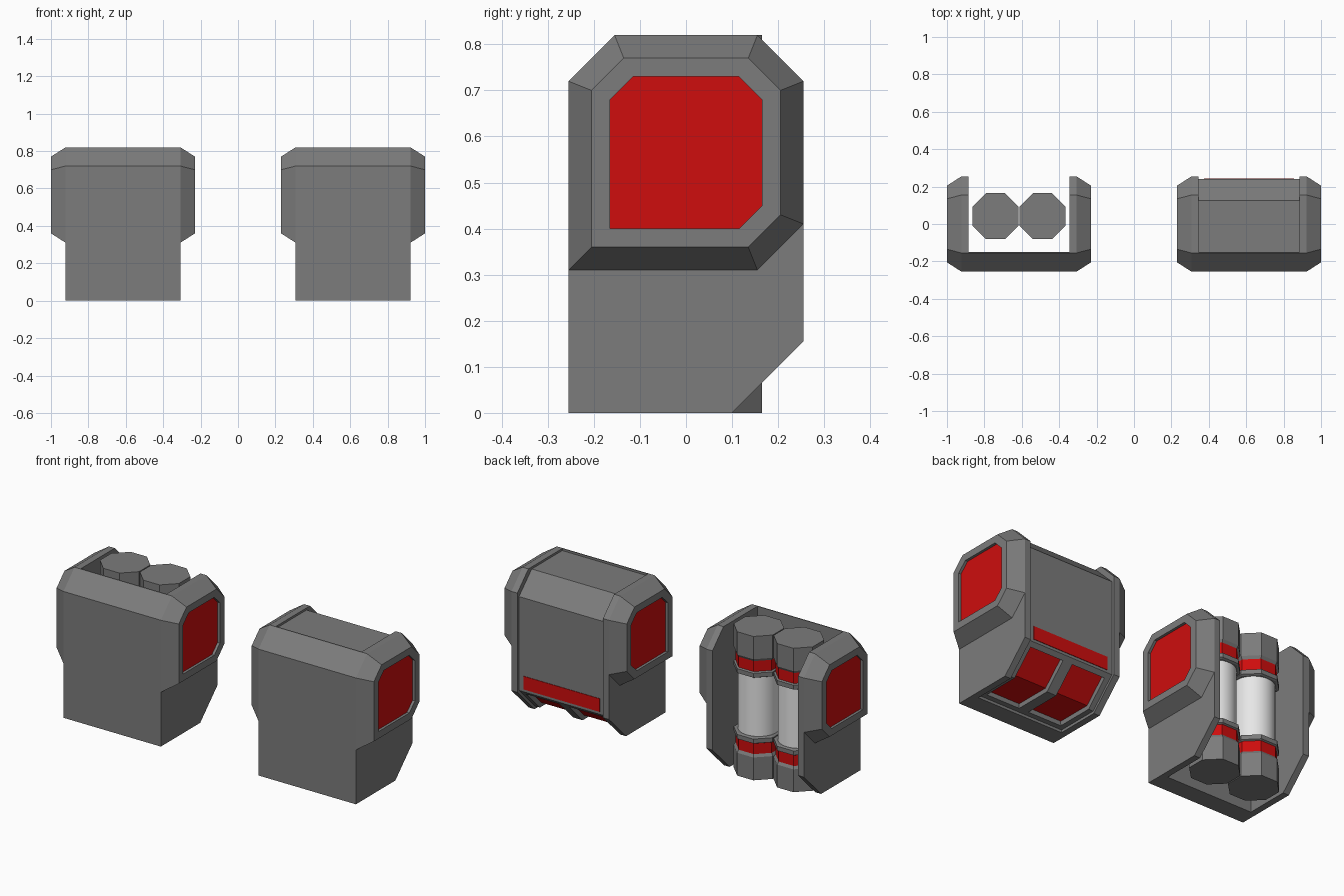
import bpy
import bmesh
from math import cos, sin, pi

cube = bpy.data.objects.get("Cube")
if cube:
    bpy.data.objects.remove(cube, do_unlink=True)


def make_material(name, rgb):
    mat = bpy.data.materials.new(name)
    mat.use_nodes = True
    mat.diffuse_color = (*rgb, 1)
    mat.node_tree.nodes["Principled BSDF"].inputs["Base Color"].default_value = (*rgb, 1)
    return mat


GREY = make_material("grey metal", (0.2, 0.2, 0.2))
RED = make_material("red panel", (0.62, 0.004, 0.004))
WHITE = make_material("white tube", (0.8, 0.8, 0.8))


def finish(bm, name, mats):
    bmesh.ops.recalc_face_normals(bm, faces=bm.faces)
    mesh = bpy.data.meshes.new(name)
    bm.to_mesh(mesh)
    bm.free()
    for mat in mats:
        mesh.materials.append(mat)
    obj = bpy.data.objects.new(name, mesh)
    bpy.context.collection.objects.link(obj)
    return obj


def loft(rings, red_segments=(), red_end=False):
    """Skin a row of closed rings and cap both ends."""
    bm = bmesh.new()
    loops = [[bm.verts.new(p) for p in ring] for ring in rings]
    n = len(loops[0])
    for s, (a, b) in enumerate(zip(loops, loops[1:])):
        for i in range(n):
            j = (i + 1) % n
            face = bm.faces.new((a[i], a[j], b[j], b[i]))
            face.material_index = int(s in red_segments)
    bm.faces.new(loops[0])
    bm.faces.new(loops[-1]).material_index = int(red_end)
    bmesh.ops.recalc_face_normals(bm, faces=bm.faces)
    return bm


def at_x(x, profile):
    return [(x, y, z) for y, z in profile]


def pod_profile(half, low, high, cut):
    """Side outline with three cut corners and one square lower front corner."""
    return [(-half, low), (-half, high - cut), (cut - half, high), (half - cut, high),
            (half, high - cut), (half, low + cut), (half - cut, low)]


POD_OUTER = pod_profile(0.255, 0.31, 0.82, 0.1)
POD_FACE = pod_profile(0.205, 0.36, 0.77, 0.07)
POD_PANEL = pod_profile(0.165, 0.40, 0.73, 0.05)
CHEEK = [(-0.255, 0), (-0.255, 0.72), (-0.155, 0.82), (0.155, 0.82),
         (0.255, 0.72), (0.255, 0.155), (0.1, 0)]
FRONT = [(-0.255, 0), (-0.255, 0.72), (-0.155, 0.82), (-0.15, 0.82), (-0.15, 0)]
INSERT = [(-0.15, 0.015), (-0.15, 0.808), (0.125, 0.808), (0.24, 0.695),
          (0.24, 0.16), (0.095, 0.015)]
INNER, BODY, OUTER = 0.27, 0.307, 0.385


# Open-backed housing: front wall, two cheeks and two bevelled side pods
def housing(cx, label):
    finish(loft([at_x(cx - INNER, FRONT), at_x(cx + INNER, FRONT)]),
           label + "_front_wall", [GREY])
    for side, sign in (("left", 1), ("right", -1)):
        finish(loft([at_x(cx + sign * INNER, CHEEK), at_x(cx + sign * BODY, CHEEK)]),
               f"{label}_{side}_cheek", [GREY])
        rings = [at_x(cx + sign * BODY, POD_OUTER), at_x(cx + sign * OUTER, POD_FACE),
                 at_x(cx + sign * OUTER, POD_PANEL),
                 at_x(cx + sign * (OUTER - 0.015), POD_PANEL)]
        finish(loft(rings, red_end=True), f"{label}_{side}_pod", [GREY, RED])


# Closed core with two recessed red openings wrapping the underside
def closed_core(cx):
    bm = loft([at_x(cx + x, INSERT) for x in (-INNER, 0, INNER)])
    for sign in (1, -1):
        bm.normal_update()
        faces = [f for f in bm.faces if f.normal.z < -0.3 and len(f.verts) == 4
                 and (f.calc_center_median().x - cx) * sign > 0.05]
        bmesh.ops.inset_region(bm, faces=faces, thickness=0.03, use_even_offset=True)
        bm.normal_update()
        bmesh.ops.inset_region(bm, faces=faces, thickness=0.001, depth=-0.025,
                               use_even_offset=True)
        for f in faces:
            f.material_index = 1
    finish(bm, "closed_core", [GREY, RED])

    strip = [(0.235, 0.175), (0.235, 0.25), (0.243, 0.25), (0.243, 0.175)]
    finish(loft([at_x(cx - 0.24, strip), at_x(cx + 0.24, strip)]), "rear_strip", [RED])


def ring(cx, cy, z, apothem, sides):
    r = apothem / cos(pi / sides)
    return [(cx + r * cos((2 * i + 1) * pi / sides),
             cy + r * sin((2 * i + 1) * pi / sides), z) for i in range(sides)]


# Eight-sided canister ends with red bands, joined by a smooth white tube
def canister(cx, cy, label):
    wide, band = 0.123, 0.114
    steps = [(0, wide), (0.13, wide), (0.145, band), (0.205, band),
             (0.21, wide), (0.235, wide), (0.24, band)]
    for end in ("lower", "upper"):
        rings = [ring(cx, cy, z if end == "lower" else 0.82 - z, r, 8) for z, r in steps]
        finish(loft(rings, red_segments=(2,)), f"{label}_{end}_end", [GREY, RED])
    tube = finish(loft([ring(cx, cy, z, 0.108, 32) for z in (0.235, 0.585)]),
                  label + "_tube", [WHITE])
    for poly in tube.data.polygons:
        poly.use_smooth = len(poly.vertices) == 4


CENTRE = 0.615
housing(CENTRE, "closed_unit")
closed_core(CENTRE)
housing(-CENTRE, "canister_unit")
for name, offset in (("left_canister", 0.126), ("right_canister", -0.126)):
    canister(offset - CENTRE, 0.042, name)
